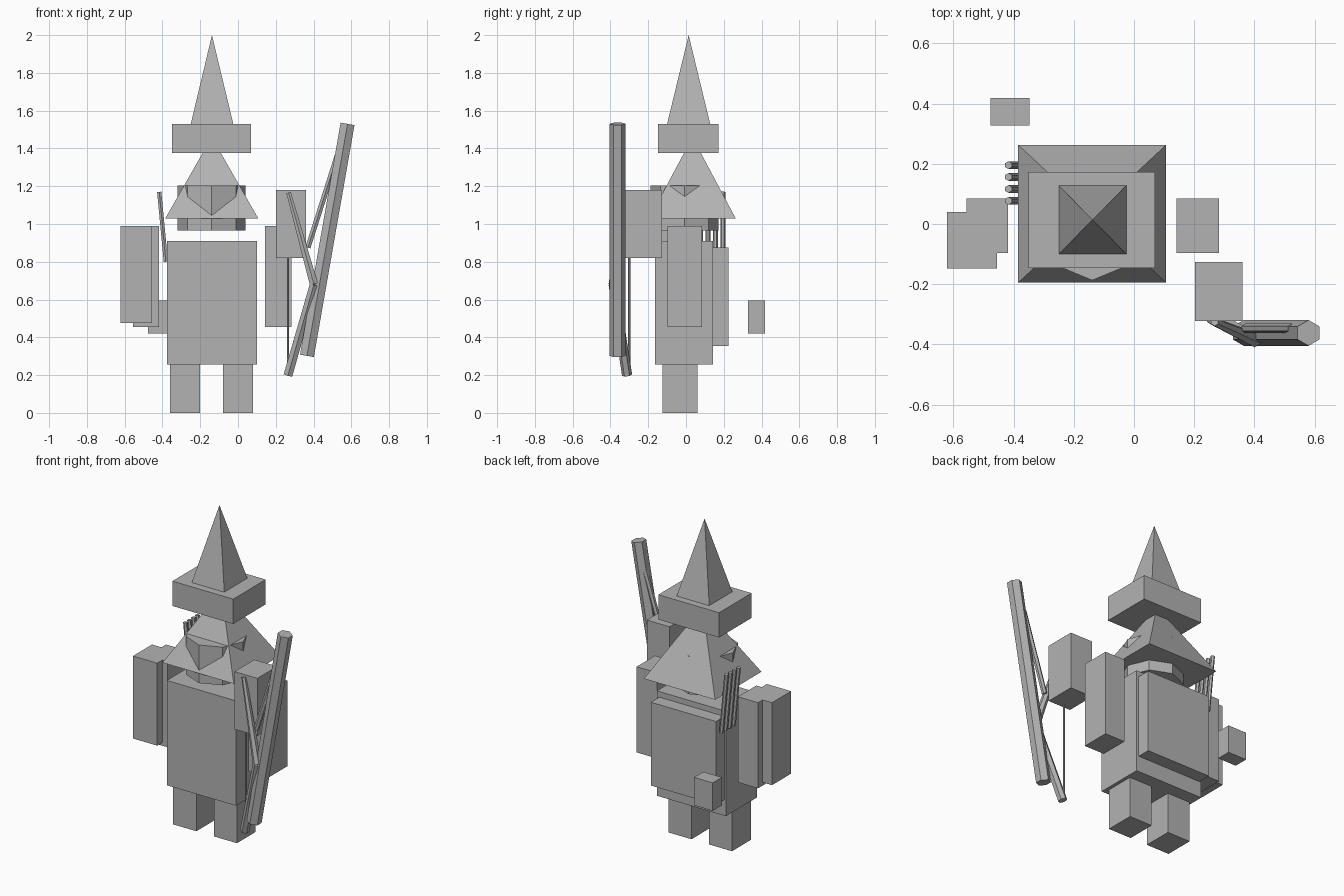
import bpy, math
from mathutils import Vector, Matrix

if "Cube" in bpy.data.objects:
    bpy.data.objects.remove(bpy.data.objects["Cube"])

mat = bpy.data.materials.new("plain grey")
mat.diffuse_color = (0.45, 0.45, 0.45, 1)
mat.use_nodes = True
mat.node_tree.nodes["Principled BSDF"].inputs["Base Color"].default_value = mat.diffuse_color


def finish(name, verts, faces):
    mesh = bpy.data.meshes.new(name)
    mesh.from_pydata(verts, [], faces)
    mesh.materials.append(mat)
    obj = bpy.data.objects.new(name, mesh)
    bpy.context.collection.objects.link(obj)
    return obj


def box(name, x, y, z):
    verts = [(a, b, c) for c in z for b in y for a in x]
    faces = [(0, 2, 3, 1), (4, 5, 7, 6), (0, 1, 5, 4),
             (1, 3, 7, 5), (3, 2, 6, 7), (2, 0, 4, 6)]
    return finish(name, verts, faces)


def pyramid(name, x, y, z, top):
    verts = [(x[0], y[0], z), (x[1], y[0], z), (x[1], y[1], z), (x[0], y[1], z), top]
    return finish(name, verts, [(3, 2, 1, 0)] + [(i, (i + 1) % 4, 4) for i in range(4)])


def rod(name, p, q, r1, r2=None, sides=6):
    """Prism from p to q, with one corner of each end towards the front."""
    p, q = Vector(p), Vector(q)
    r2 = r1 if r2 is None else r2
    axis = (q - p).normalized()
    front = Vector((0, -1, 0))
    front = (front - axis * front.dot(axis)).normalized()
    ring = [Matrix.Rotation(2 * math.pi * i / sides, 3, axis) @ front for i in range(sides)]
    verts = [p + d * r1 for d in ring] + [q + d * r2 for d in ring]
    faces = [(i, (i + 1) % sides, sides + (i + 1) % sides, sides + i) for i in range(sides)]
    faces += [tuple(reversed(range(sides))), tuple(range(sides, 2 * sides))]
    return finish(name, verts, faces)


# Hat, hood and head
pyramid("hat_point", (-0.25, -0.025), (-0.1, 0.128), 1.53, (-0.138, 0.014, 2.0))
box("hat_brim", (-0.35, 0.07), (-0.147, 0.173), (1.375, 1.53))
pyramid("hood", (-0.385, 0.107), (-0.195, 0.263), 1.03, (-0.139, 0.034, 1.46))
rod("head", (-0.139, -0.007, 0.965), (-0.139, -0.007, 1.203), 0.18, sides=8)

# Body, backpack and legs
box("body", (-0.376, 0.101), (-0.165, 0.143), (0.255, 0.91))
box("backpack", (-0.365, 0.085), (0.143, 0.226), (0.355, 0.875))
for side, x in (("left", -0.36), ("right", -0.08)):
    box(side + "_leg", (x, x + 0.16), (-0.125, 0.06), (0, 0.255))

# Arms and hands
box("left_arm", (-0.557, -0.418), (-0.097, 0.085), (0.455, 0.99))
box("left_hand", (-0.622, -0.455), (-0.148, 0.04), (0.475, 0.99))
box("right_arm", (0.142, 0.282), (-0.097, 0.085), (0.455, 0.99))
box("right_hand", (0.202, 0.36), (-0.323, -0.127), (0.82, 1.18))

# Pouch floating behind, and row of arrows at the side
box("pouch", (-0.477, -0.348), (0.327, 0.418), (0.42, 0.595))
for i in range(4):
    y = 0.077 + 0.0395 * i
    rod("arrow_%d" % (i + 1), (-0.382, y, 0.80), (-0.417, y, 1.17), 0.013)

# Staff with the bow beside it
rod("staff", (0.365, -0.362, 0.302), (0.58, -0.362, 1.53), 0.043)
grip = (0.402, -0.385, 0.68)
rod("bow_lower_limb", (0.265, -0.312, 0.2), grip, 0.027, 0.025)
rod("bow_upper_limb", grip, (0.268, -0.325, 1.165), 0.025, 0.014)
rod("bow_string", (0.265, -0.3, 0.22), (0.265, -0.3, 1.16), 0.006)
rod("staff_branch", (0.37, -0.347, 0.875), (0.525, -0.347, 1.36), 0.016)
